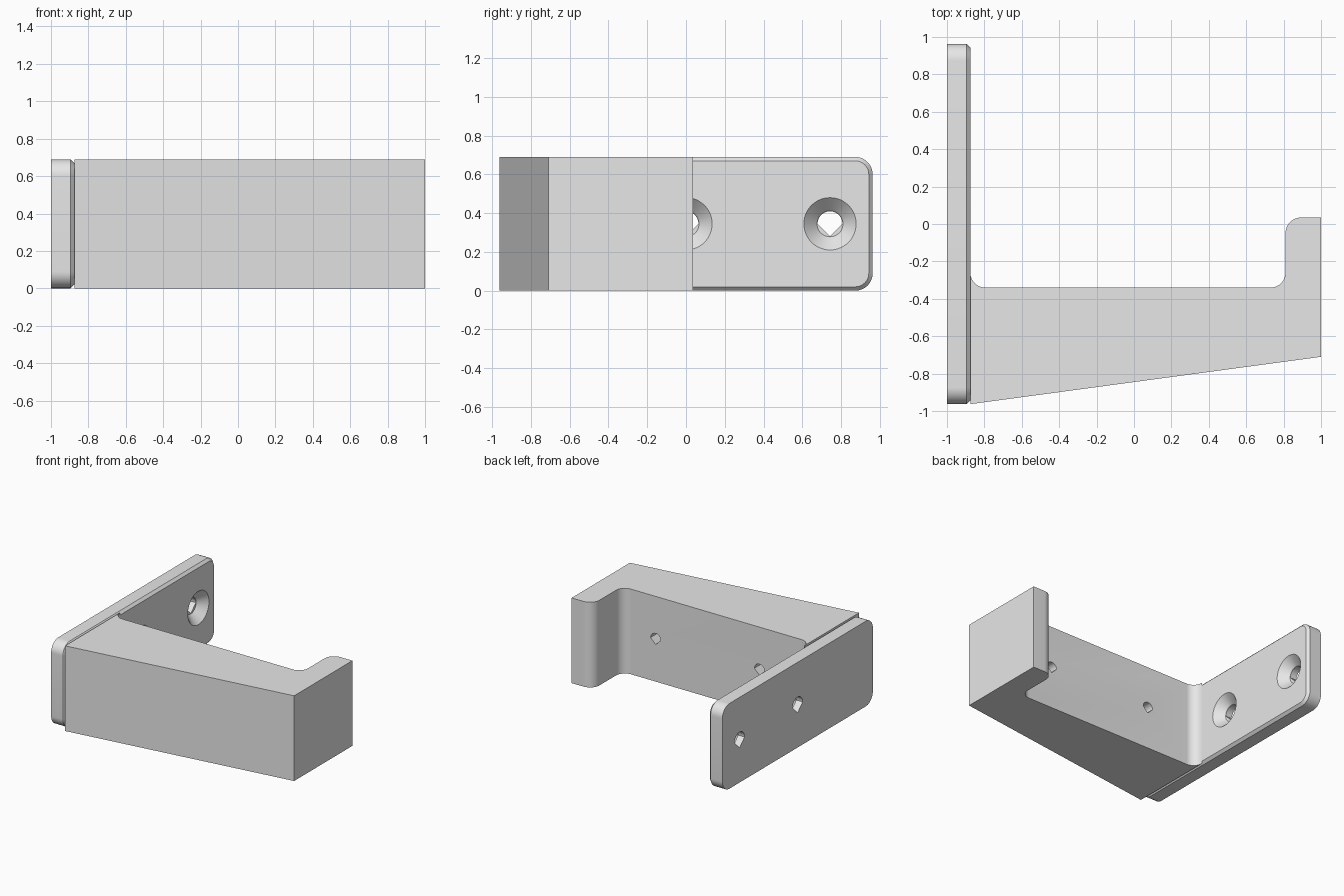
import bpy
import bmesh
from math import radians, cos, sin
from mathutils import Vector

cube = bpy.data.objects.get("Cube")
if cube:
    bpy.data.objects.remove(cube, do_unlink=True)

HEIGHT = 0.69
MID = HEIGHT / 2
FACE = -0.875          # front face of the wall plate
HALF_Y = 0.963

grey = bpy.data.materials.new("plain grey")
grey.use_nodes = True
grey.diffuse_color = (0.8, 0.8, 0.8, 1)
grey.node_tree.nodes["Principled BSDF"].inputs["Base Color"].default_value = (0.8, 0.8, 0.8, 1)


def arc(cx, cy, r, start, end, steps=12):
    angles = [radians(start + (end - start) * i / steps) for i in range(steps + 1)]
    return [(cx + r * cos(a), cy + r * sin(a)) for a in angles]


def circle(cx, cy, r):
    return arc(cx, cy, r, 0, 360, 48)[:-1]


def drill(cx, cy, r):
    """Half-round hole outline with a pointed bottom."""
    return arc(cx, cy, r, 0, 180, 24) + [(cx, cy - r)]


def rounded_rect(w, h, r):
    """Rounded rectangle centred on the plate, w and h being half sizes."""
    corners = [(1, 1, 0), (-1, 1, 90), (-1, -1, 180), (1, -1, 270)]
    points = []
    for sx, sy, a in corners:
        points += arc(sx * (w - r), MID + sy * (h - r), r, a, a + 90)
    return points


def loft(name, axis, sections):
    """Solid through (position, outline) sections stacked along an axis."""
    place = {"x": lambda p, d: (d, p[0], p[1]),
             "y": lambda p, d: (p[0], d, p[1]),
             "z": lambda p, d: (p[0], p[1], d)}[axis]
    bm = bmesh.new()
    rings = [[bm.verts.new(Vector(place(p, d))) for p in outline] for d, outline in sections]
    bm.faces.new(rings[0])
    bm.faces.new(rings[-1])
    for a, b in zip(rings, rings[1:]):
        for i in range(len(a)):
            j = (i + 1) % len(a)
            bm.faces.new((a[i], a[j], b[j], b[i]))
    bmesh.ops.recalc_face_normals(bm, faces=bm.faces[:])
    mesh = bpy.data.meshes.new(name)
    bm.to_mesh(mesh)
    bm.free()
    mesh.materials.append(grey)
    obj = bpy.data.objects.new(name, mesh)
    bpy.context.collection.objects.link(obj)
    return obj


def activate(obj):
    bpy.ops.object.select_all(action="DESELECT")
    obj.select_set(True)
    bpy.context.view_layer.objects.active = obj


def cut(target, cutter):
    cutter.hide_render = True
    mod = target.modifiers.new("cut", "BOOLEAN")
    mod.operation = "DIFFERENCE"
    mod.solver = "EXACT"
    mod.object = cutter
    activate(target)
    bpy.ops.object.modifier_apply(modifier=mod.name)
    bpy.data.objects.remove(cutter, do_unlink=True)


# Wall plate with rounded corners and a chamfered front rim
bevel = 0.02
outer = rounded_rect(HALF_Y, MID, 0.09)
inner = rounded_rect(HALF_Y - bevel, MID - bevel, 0.09 - bevel)
plate = loft("wall_plate", "x", [(-1, outer), (FACE - bevel, outer), (FACE, inner)])

# Countersunk screw holes in the plate
for y in (0, 0.743):
    cut(plate, loft("countersink_cutter", "x", [(-0.943, circle(y, MID, 0.067)),
                                                (FACE + 0.01, circle(y, MID, 0.145))]))
    cut(plate, loft("screw_hole_cutter", "x", [(-1.1, drill(y, MID, 0.064)),
                                               (-0.8, drill(y, MID, 0.064))]))

# Tapered arm with filleted inner corners and an upturned tip
profile = [(FACE, -HALF_Y), (1, -0.71), (1, 0.035)]
profile += arc(0.895, -0.05, 0.085, 90, 180)
profile += arc(0.73, -0.26, 0.08, 0, -90)
profile += arc(FACE + 0.08, -0.26, 0.08, -90, -180)
arm = loft("hook_arm", "z", [(0, profile), (HEIGHT, profile)])

# Small blind holes in the back of the arm
for x in (0.51, -0.42):
    cut(arm, loft("arm_hole_cutter", "y", [(-0.62, drill(x, MID, 0.045)),
                                           (-0.3, drill(x, MID, 0.045))]))

for part in (plate, arm):
    activate(part)
    bpy.ops.object.shade_smooth_by_angle(angle=radians(30))
